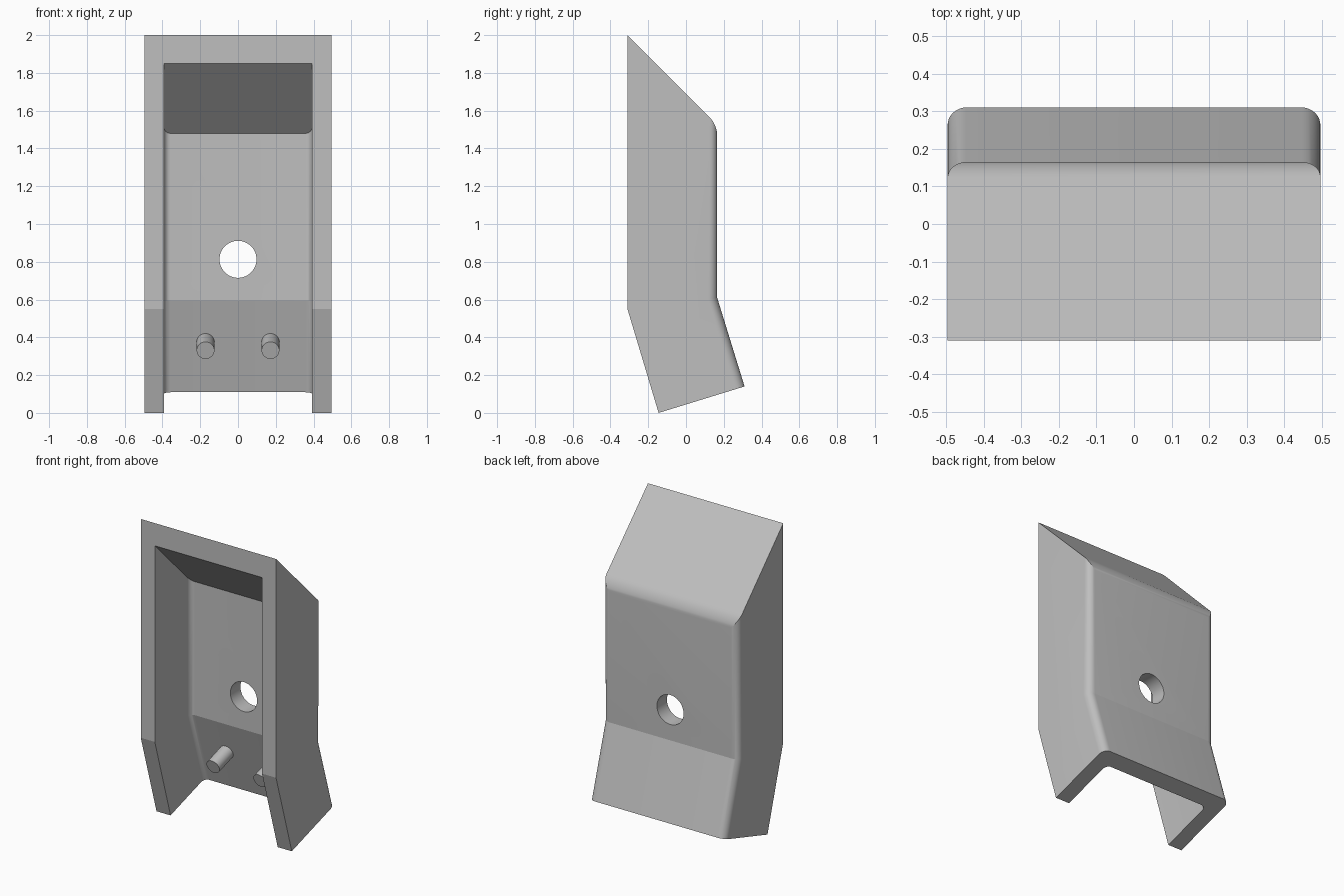
import bpy, bmesh, math
from mathutils import Vector

cube = bpy.data.objects.get("Cube")
if cube:
    bpy.data.objects.remove(cube, do_unlink=True)

grey = bpy.data.materials.new("plain_grey")
grey.use_nodes = True
colour = (0.52, 0.52, 0.52, 1)
grey.diffuse_color = colour
grey.node_tree.nodes["Principled BSDF"].inputs["Base Color"].default_value = colour


def add_object(name, bm):
    bmesh.ops.recalc_face_normals(bm, faces=bm.faces)
    mesh = bpy.data.meshes.new(name)
    bm.to_mesh(mesh)
    bm.free()
    mesh.materials.append(grey)
    obj = bpy.data.objects.new(name, mesh)
    bpy.context.collection.objects.link(obj)
    return obj


def prism(name, profile, half_width, radius, back, round_top=False):
    """Side profile (y, z) swept across x; 'back' lists the rear corners, whose long edges get rounded."""
    bm = bmesh.new()
    face = bm.faces.new([bm.verts.new((-half_width, y, z)) for y, z in profile])
    swept = bmesh.ops.extrude_face_region(bm, geom=[face])["geom"]
    bmesh.ops.translate(bm, verts=[g for g in swept if isinstance(g, bmesh.types.BMVert)],
                        vec=(2 * half_width, 0, 0))
    rear = {(round(profile[i][0], 4), round(profile[i][1], 4)) for i in back}
    top = profile[back[-1]]
    edges = []
    for e in bm.edges:
        a, b = (v.co for v in e.verts)
        across = abs(a.x - b.x) > 0.01
        if not across and all((round(c.y, 4), round(c.z, 4)) in rear for c in (a, b)):
            edges.append(e)
        elif across and round_top and abs(a.z - top[1]) < 0.001:
            edges.append(e)
    bmesh.ops.bevel(bm, geom=edges, offset=radius, offset_type='OFFSET',
                    segments=8, profile=0.5, affect='EDGES')
    return add_object(name, bm)


def rod(name, start, end, radius):
    start, end = Vector(start), Vector(end)
    axis = end - start
    bm = bmesh.new()
    bmesh.ops.create_cone(bm, cap_ends=True, segments=48, radius1=radius, radius2=radius,
                          depth=axis.length)
    bm.transform(axis.to_track_quat('Z', 'Y').to_matrix().to_4x4())
    bmesh.ops.translate(bm, verts=bm.verts, vec=(start + end) / 2)
    return add_object(name, bm)


def smooth(obj):
    bpy.ops.object.select_all(action='DESELECT')
    obj.select_set(True)
    bpy.context.view_layer.objects.active = obj
    bpy.ops.object.shade_smooth_by_angle(angle=math.radians(15))


# Bent shell with a sloping top
shell = prism("shell",
              [(-0.31, 2), (-0.31, 0.55), (-0.145, 0), (0.31, 0.14), (0.165, 0.61), (0.165, 1.525)],
              0.496, 0.05, (3, 4, 5), round_top=True)

# Hollow, open at the front and the bottom
hollow = prism("hollow_cutter",
               [(-0.51, 2.05), (-0.51, 0.55), (-0.31, -0.2), (0.272, -0.091), (0.06, 0.595), (0.06, 1.48)],
               0.393, 0.035, (3, 4, 5))

# Round hole through the back wall
hole = rod("hole_cutter", (0, -0.1, 0.813), (0, 0.4, 0.813), 0.098)

for cutter in (hollow, hole):
    mod = shell.modifiers.new(cutter.name, 'BOOLEAN')
    mod.operation = 'DIFFERENCE'
    mod.solver = 'EXACT'
    mod.object = cutter
    bpy.context.view_layer.objects.active = shell
    bpy.ops.object.modifier_apply(modifier=mod.name)
    bpy.data.objects.remove(cutter, do_unlink=True)
smooth(shell)

# Pins standing square to the lower back wall
for side, x in (("right", -0.172), ("left", 0.172)):
    smooth(rod("pin_" + side, (x, 0.147, 0.381), (x, -0.016, 0.331), 0.047))
